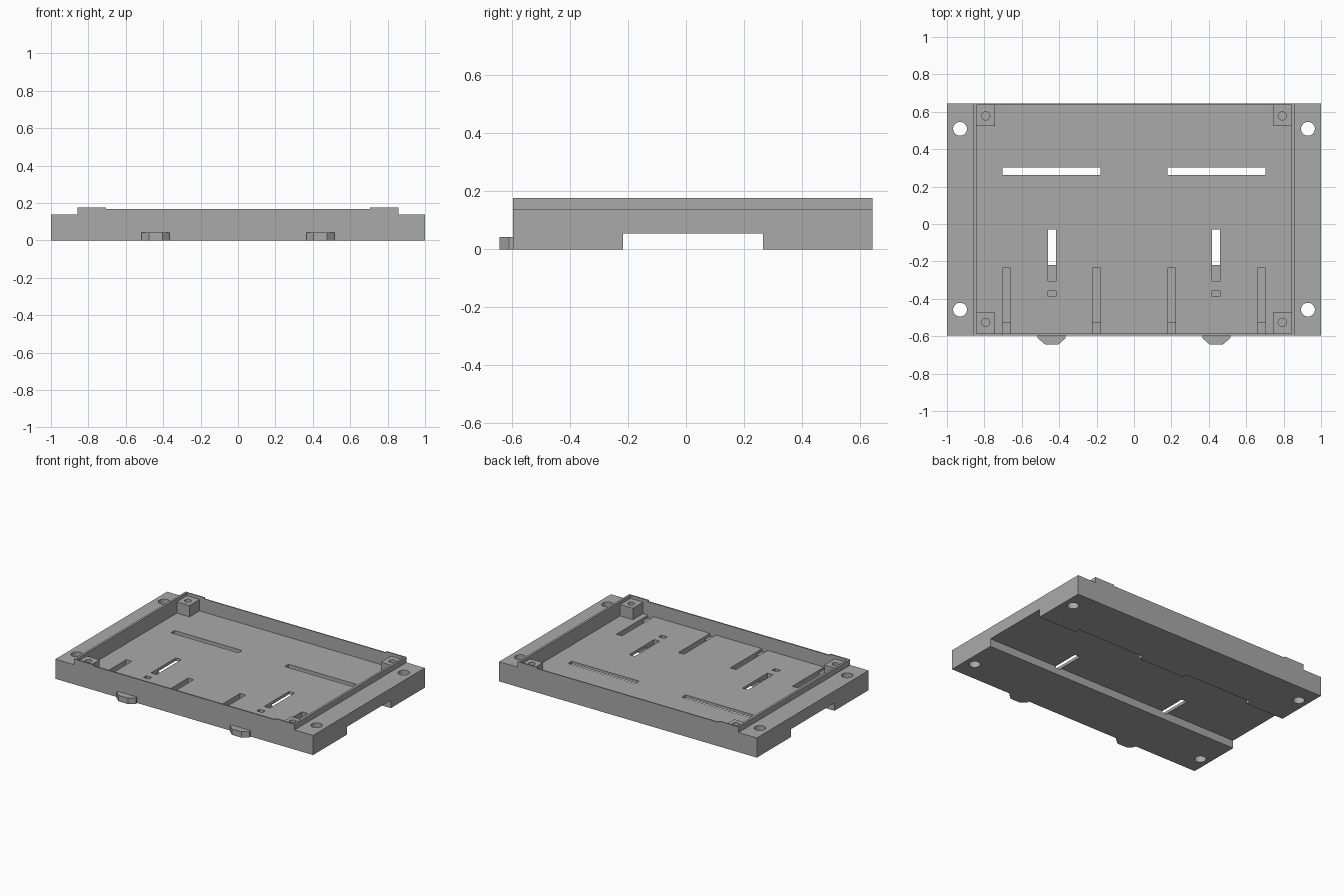
import bpy, bmesh
from mathutils import Matrix

old = bpy.data.objects.get("Cube")
if old:
    bpy.data.objects.remove(old, do_unlink=True)

grey = bpy.data.materials.new("matte grey")
grey.use_nodes = True
grey.diffuse_color = (0.4, 0.4, 0.4, 1)
grey.node_tree.nodes["Principled BSDF"].inputs["Base Color"].default_value = (0.4, 0.4, 0.4, 1)


def make(name, bm):
    mesh = bpy.data.meshes.new(name)
    bmesh.ops.recalc_face_normals(bm, faces=bm.faces)
    bm.to_mesh(mesh)
    bm.free()
    mesh.materials.append(grey)
    ob = bpy.data.objects.new(name, mesh)
    bpy.context.collection.objects.link(ob)
    return ob


def prism(name, points, axis, low, high):
    """Extrude a 2D outline: axis 'x' takes (y, z) points, axis 'z' takes (x, y)."""
    bm = bmesh.new()
    place = (lambda a, b, t: (t, a, b)) if axis == "x" else (lambda a, b, t: (a, b, t))
    face = bm.faces.new([bm.verts.new(place(a, b, low)) for a, b in points])
    new = bmesh.ops.extrude_face_region(bm, geom=[face])["geom"]
    move = place(0, 0, high - low)
    bmesh.ops.translate(bm, vec=move, verts=[v for v in new if isinstance(v, bmesh.types.BMVert)])
    return make(name, bm)


def box(name, x0, x1, y0, y1, z0, z1):
    return prism(name, [(x0, y0), (x1, y0), (x1, y1), (x0, y1)], "z", z0, z1)


def drill(x, y, radius, z0, z1):
    bm = bmesh.new()
    bmesh.ops.create_cone(bm, cap_ends=True, segments=32, radius1=radius, radius2=radius,
                          depth=z1 - z0, matrix=Matrix.Translation((x, y, (z0 + z1) / 2)))
    return make("drill", bm)


def combine(target, tool, operation="DIFFERENCE"):
    mod = target.modifiers.new("cut", "BOOLEAN")
    mod.operation, mod.solver, mod.object = operation, "EXACT", tool
    bpy.context.view_layer.objects.active = target
    bpy.ops.object.modifier_apply(modifier=mod.name)
    bpy.data.objects.remove(tool, do_unlink=True)


def cut(*bounds):
    combine(tray, box("cutter", *bounds))


FRONT, BACK, FLOOR, TOP = -0.596, 0.643, 0.075, 0.177
IN_FRONT, IN_BACK, IN_X = -0.586, 0.635, 0.842

# Body with the wide channel running underneath
tray = prism("tray_body", [(FRONT, 0), (-0.218, 0), (-0.218, 0.055), (0.266, 0.055),
                           (0.266, 0), (BACK, 0), (BACK, TOP), (FRONT, TOP)], "x", -1, 1)

# Recess, and the lower middle of the front and back rims
cut(-IN_X, IN_X, IN_FRONT, IN_BACK, FLOOR, 0.3)
cut(-0.705, 0.705, -0.8, 0.8, 0.168, 0.3)

for side in (-1, 1):
    def cut_side(x0, x1, *rest):
        a, b = sorted((side * x0, side * x1))
        cut(a, b, *rest)

    # Side flange with two through holes
    cut_side(0.857, 1.2, -0.8, 0.8, 0.138, 0.3)
    for y in (-0.458, 0.509):
        combine(tray, drill(side * 0.93, y, 0.037, -0.1, 0.3))

    # Corner posts with blind screw holes
    for y0, y1, hole_y in ((IN_FRONT - 0.004, -0.473, -0.526), (0.524, IN_BACK + 0.004, 0.578)):
        a, b = sorted((side * 0.743, side * 0.848))
        combine(tray, box("post", a, b, y0, y1, FLOOR - 0.01, 0.155), "UNION")
        combine(tray, drill(side * 0.793, hole_y, 0.022, FLOOR, 0.3))

    # Long rear slot, narrow front slot and small square pocket
    cut_side(0.18, 0.704, 0.261, 0.302, -0.1, 0.12)
    cut_side(0.418, 0.461, -0.306, -0.03, 0.045, 0.12)
    cut_side(0.418, 0.461, -0.388, -0.358, 0.045, 0.12)

    # Floor grooves with a shallow step at the front wall
    for x in (0.18, 0.661):
        cut_side(x, x + 0.043, -0.523, -0.234, 0.04, 0.12)
        cut_side(x, x + 0.043, IN_FRONT, -0.52, 0.055, 0.12)

    # Tapered front tab
    c = side * 0.44
    prism("front_tab_left" if side > 0 else "front_tab_right",
          [(c - 0.075, FRONT), (c - 0.075, -0.61), (c - 0.037, -0.643),
           (c + 0.037, -0.643), (c + 0.075, -0.61), (c + 0.075, FRONT)], "z", 0, 0.042)

# Round holes shade smoothly, edges stay sharp
bpy.ops.object.select_all(action="DESELECT")
tray.select_set(True)
bpy.context.view_layer.objects.active = tray
bpy.ops.object.shade_smooth_by_angle(angle=0.5)
